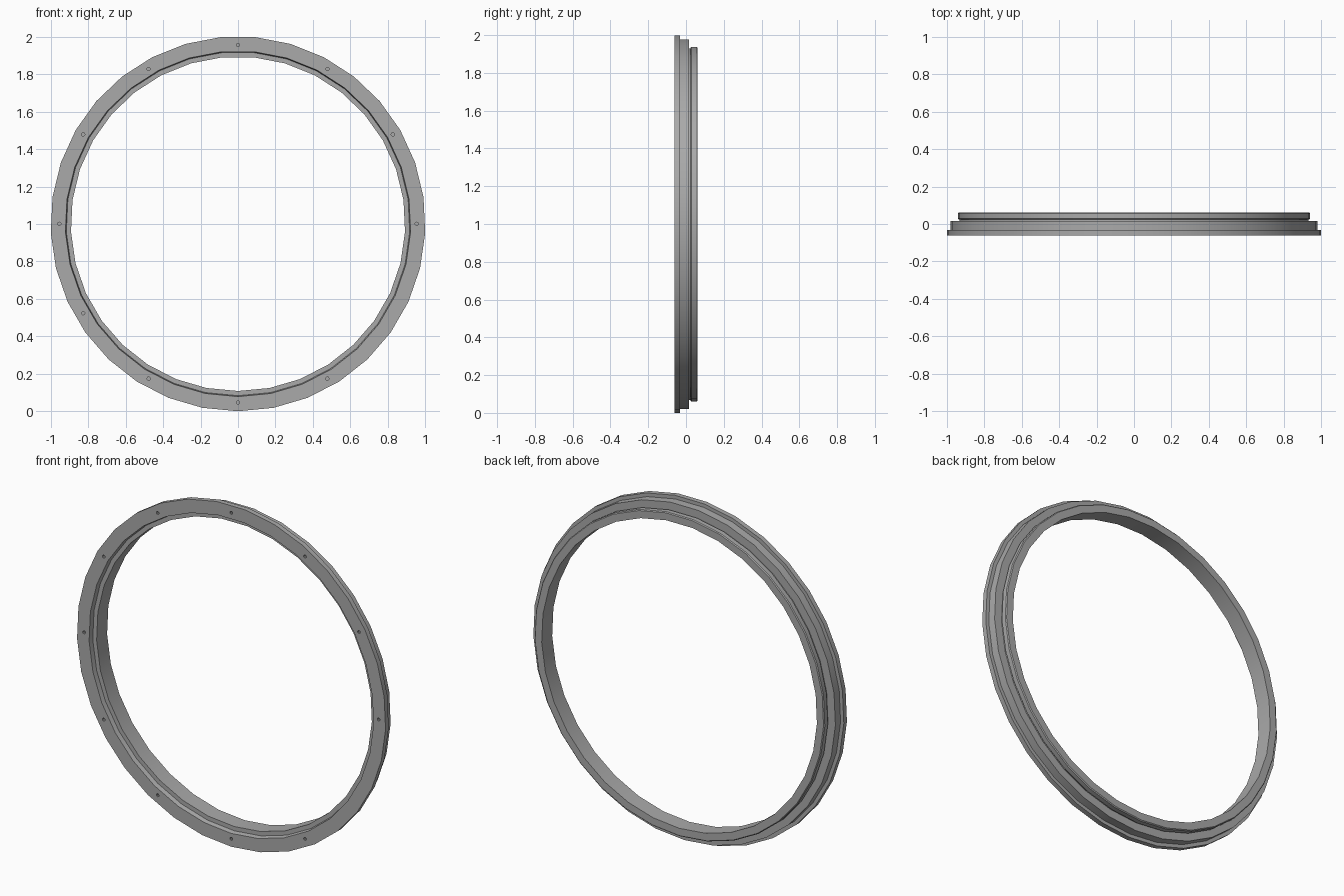
import bpy, bmesh, math

if "Cube" in bpy.data.objects:
    bpy.data.objects.remove(bpy.data.objects["Cube"])

SIDES = 33          # odd count: a corner at the bottom, a flat at the top
R = 1.001
CZ = R              # ring centre height

metal = bpy.data.materials.new("grey metal")
metal.diffuse_color = (0.4, 0.4, 0.4, 1)
metal.use_nodes = True
metal.node_tree.nodes["Principled BSDF"].inputs["Base Color"].default_value = metal.diffuse_color


def lathe(name, profile):
    """Spin a closed (radius, y) profile round the y axis."""
    bm = bmesh.new()
    rings = []
    for i in range(SIDES):
        a = -math.pi / 2 + 2 * math.pi * i / SIDES
        rings.append([bm.verts.new((r * math.cos(a), y, CZ + r * math.sin(a)))
                      for r, y in profile])
    n = len(profile)
    for i in range(SIDES):
        p, q = rings[i], rings[(i + 1) % SIDES]
        for j in range(n):
            k = (j + 1) % n
            bm.faces.new((p[j], p[k], q[k], q[j]))
    bmesh.ops.recalc_face_normals(bm, faces=bm.faces)
    me = bpy.data.meshes.new(name)
    bm.to_mesh(me)
    bm.free()
    me.materials.append(metal)
    ob = bpy.data.objects.new(name, me)
    bpy.context.collection.objects.link(ob)
    return ob


# Stepped ring: front flange, body, groove, rear lip, inner wall, front recess
ring = lathe("stepped_ring", [
    (R, -0.062), (R, -0.033),
    (0.980, -0.033), (0.980, 0.015),
    (0.932, 0.015), (0.932, 0.024),
    (0.936, 0.024), (0.941, 0.029), (0.941, 0.057), (0.936, 0.062),
    (0.893, 0.062), (0.893, -0.035),
    (0.918, -0.035), (0.923, -0.062),
])

# Screw holes: twelve small blind holes in the flange
bm = bmesh.new()
for i in range(12):
    a = math.pi * i / 6
    new = bmesh.ops.create_cone(bm, cap_ends=True, segments=10,
                                radius1=0.009, radius2=0.009, depth=0.04)["verts"]
    for v in new:
        x, y, z = v.co
        v.co = (x + 0.955 * math.cos(a), z - 0.062, CZ + y + 0.955 * math.sin(a))
bmesh.ops.recalc_face_normals(bm, faces=bm.faces)
me = bpy.data.meshes.new("screw_hole_cutter")
bm.to_mesh(me)
bm.free()
me.materials.append(metal)
cutter = bpy.data.objects.new("screw_hole_cutter", me)
bpy.context.collection.objects.link(cutter)
cutter.hide_render = True
cutter.hide_viewport = True

cut = ring.modifiers.new("screw_holes", 'BOOLEAN')
cut.operation = 'DIFFERENCE'
cut.solver = 'EXACT'
cut.object = cutter

# Smooth round the ring, sharp at the steps
bpy.context.view_layer.objects.active = ring
ring.select_set(True)
bpy.ops.object.shade_smooth_by_angle(angle=math.radians(30))
